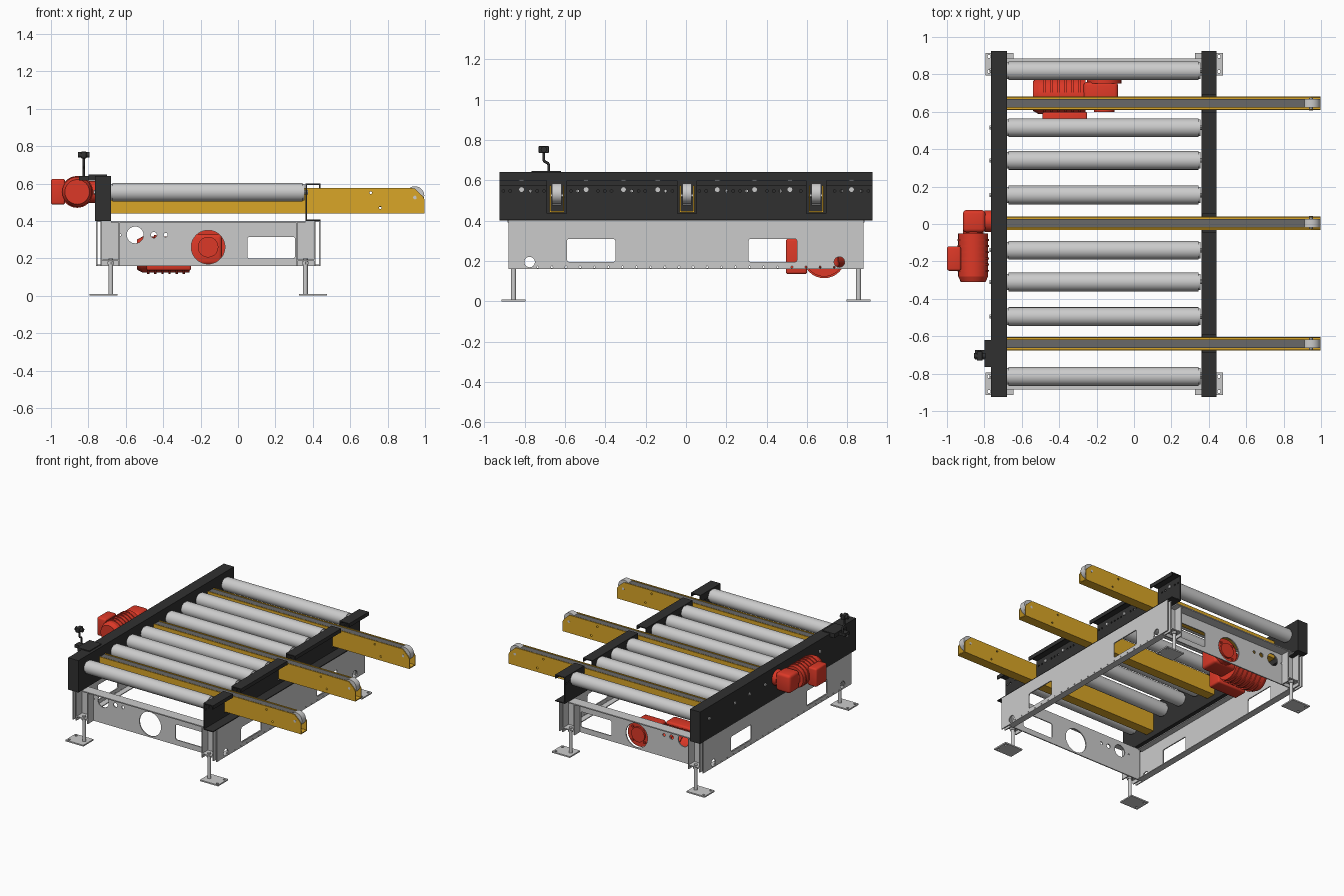
import bpy, bmesh
from math import cos, sin, pi
from mathutils import Matrix, Vector

if "Cube" in bpy.data.objects:
    bpy.data.objects.remove(bpy.data.objects["Cube"])


def mat(name, rgb):
    m = bpy.data.materials.new(name)
    m.diffuse_color = (*rgb, 1)
    m.use_nodes = True
    m.node_tree.nodes["Principled BSDF"].inputs["Base Color"].default_value = m.diffuse_color
    return m


RED = mat("motor_red", (0.72, 0.04, 0.02))
GOLD = mat("arm_yellow", (0.70, 0.38, 0.02))
DARK = mat("beam_dark", (0.03, 0.03, 0.03))
BELT = mat("belt_grey", (0.14, 0.14, 0.14))

# local (X, Y, Z) -> world, with local Z on the named axis
ROT = {
    'x': Matrix(((0, 0, 1), (1, 0, 0), (0, 1, 0))),
    'y': Matrix(((1, 0, 0), (0, 0, -1), (0, 1, 0))),
    'z': Matrix.Identity(3),
}


def add(name, me, m=None):
    ob = bpy.data.objects.new(name, me)
    bpy.context.collection.objects.link(ob)
    if m:
        me.materials.clear()
        me.materials.append(m)
    return ob


def from_bm(name, bm, m):
    me = bpy.data.meshes.new(name)
    bm.to_mesh(me)
    bm.free()
    return add(name, me, m)


def box(name, x, y, z, m=None, bevel=0):
    bm = bmesh.new()
    bmesh.ops.create_cube(bm, size=1)
    for v in bm.verts:
        v.co = Vector([(r[0] + r[1]) / 2 + c * (r[1] - r[0]) for r, c in zip((x, y, z), v.co)])
    if bevel:
        bmesh.ops.bevel(bm, geom=bm.edges[:], offset=bevel, segments=3, profile=0.5, affect='EDGES')
    return from_bm(name, bm, m)


def cyl(name, axis, c, r, length, m=None, r2=None, seg=32):
    bm = bmesh.new()
    bmesh.ops.create_cone(bm, cap_ends=True, segments=seg, radius1=r, radius2=r if r2 is None else r2,
                          depth=length, matrix=Matrix.Translation(c) @ ROT[axis].to_4x4())
    return from_bm(name, bm, m)


def circle(u, v, r, n=24):
    return [(u + r * cos(2 * pi * i / n), v + r * sin(2 * pi * i / n)) for i in range(n)]


def rect(u0, u1, v0, v1):
    return [(u0, v0), (u1, v0), (u1, v1), (u0, v1)]


def slot(u0, u1, v0, v1, r=0.012):
    pts = []
    for k, (u, v) in enumerate(((u1 - r, v1 - r), (u0 + r, v1 - r), (u0 + r, v0 + r), (u1 - r, v0 + r))):
        pts += [(u + r * cos((k + i / 4) * pi / 2), v + r * sin((k + i / 4) * pi / 2)) for i in range(5)]
    return pts


def plate(name, axis, pos, loops, t=0.008, m=None):
    """Sheet from an outline plus hole loops, normal to axis."""
    cu = bpy.data.curves.new(name, 'CURVE')
    cu.dimensions, cu.fill_mode, cu.extrude = '2D', 'BOTH', t / 2
    for pts in loops:
        s = cu.splines.new('POLY')
        s.points.add(len(pts) - 1)
        for p, (u, v) in zip(s.points, pts):
            p.co = (u, v, 0, 1)
        s.use_cyclic_u = True
    tmp = bpy.data.objects.new("tmp", cu)
    bpy.context.collection.objects.link(tmp)
    me = bpy.data.meshes.new_from_object(tmp.evaluated_get(bpy.context.evaluated_depsgraph_get()))
    bpy.data.objects.remove(tmp)
    off = {'x': (pos, 0, 0), 'y': (0, pos, 0), 'z': (0, 0, pos)}[axis]
    me.transform(Matrix.Translation(off) @ ROT[axis].to_4x4())
    return add(name, me, m)


# base frame: end plates recessed behind outward top flanges
CX = -0.16
for s in (-1, 1):
    holes = [circle(CX, 0.26, 0.09, 40), circle(-0.55, 0.325, 0.045), circle(-0.45, 0.325, 0.016),
             circle(-0.387, 0.325, 0.011), circle(-0.63, 0.325, 0.006), slot(0.05, 0.305, 0.2, 0.315)]
    plate("end_plate", 'y', s * 0.81, [rect(-0.73, 0.41, 0.16, 0.40)] + holes)
    ys = sorted((s * 0.81, s * 0.885))
    box("end_top_flange", (-0.68, 0.36), ys, (0.392, 0.40))
    # side plates with windows, bolt row and inward flanges
    x = CX + s * 0.596
    rows = [circle(-0.735 + i * 0.07, 0.17, 0.005, 8) for i in range(22)]
    plate("side_plate", 'x', x, [rect(-0.88, 0.88, 0.16, 0.40), slot(-0.59, -0.35, 0.195, 0.31),
          slot(0.31, 0.55, 0.195, 0.31), circle(-0.775, 0.195, 0.026), circle(0.76, 0.195, 0.026)] + rows)
    for z in (0.16, 0.394):
        box("side_flange", sorted((x, x - s * 0.045)), (-0.81, 0.81), (z, z + 0.006))

# corner posts and adjustable feet
for sx in (-1, 1):
    for sy in (-1, 1):
        fx, fy = CX + sx * 0.52, sy * 0.855
        for dx in (-0.045, 0.05):
            px = fx + sx * dx
            box("post_rib", (px - 0.004, px + 0.004), sorted((sy * 0.81, sy * 0.88)), (0.16, 0.40))
        box("post_bracket", (fx - 0.045, fx + 0.045), sorted((sy * 0.81, sy * 0.88)), (0.185, 0.193))
        cyl("foot_rod", 'z', (fx, fy, 0.105), 0.013, 0.19, seg=16)
        cyl("foot_nut", 'z', (fx, fy, 0.176), 0.02, 0.016, seg=6)
        ox = fx + sx * 0.04
        plate("foot_pad", 'z', 0.005, [rect(ox - 0.075, ox + 0.075, fy - 0.06, fy + 0.06)] +
              [circle(ox + sx * 0.055, fy + d, 0.009, 12) for d in (-0.04, 0.04)], 0.01)

# left drive beam with bolts
box("drive_beam", (-0.765, -0.68), (-0.925, 0.925), (0.40, 0.64), DARK)
ARMS = (-0.64, 0.005, 0.645)
ROLLS = (-0.815, -0.495, -0.31, -0.14, 0.155, 0.34, 0.515, 0.82)
for y in ROLLS:
    cyl("beam_bolt", 'x', (-0.767, y, 0.553), 0.012, 0.012, seg=6)

# right beam: notched web, with flange pieces between the arms
outline = [(-0.925, 0.40), (0.925, 0.40), (0.925, 0.60)]
for a in reversed(ARMS):
    outline += [(a + 0.048, 0.60), (a + 0.048, 0.435), (a - 0.048, 0.435), (a - 0.048, 0.60)]
outline.append((-0.925, 0.60))
dots = [-0.905 + i * 0.0335 for i in range(55)]
dots = [y for y in dots if min(abs(y - a) for a in ARMS) > 0.06 and min(abs(y - r) for r in ROLLS) > 0.03]
plate("idler_beam_web", 'x', 0.364, [outline] + [circle(y, 0.547, 0.007, 8) for y in dots], 0.008, DARK)
box("idler_beam_base", (0.36, 0.44), (-0.925, 0.925), (0.40, 0.407), DARK)
edges = [-0.925] + [a + d for a in ARMS for d in (-0.048, 0.048)] + [0.925]
for y0, y1 in zip(edges[::2], edges[1::2]):
    box("idler_beam_top", (0.36, 0.44), (y0, y1), (0.593, 0.60), DARK)
    box("idler_beam_lip", (0.433, 0.44), (y0, y1), (0.572, 0.60), DARK)

# rollers
for y in ROLLS:
    cyl("roller", 'x', (-0.162, y, 0.554), 0.05, 1.016, seg=40)
    for x, r in ((-0.675, 0.044), (0.351, 0.044)):
        cyl("roller_cap", 'x', (x, y, 0.554), r, 0.01)
    cyl("roller_shaft", 'x', (-0.155, y, 0.554), 0.012, 1.06, seg=12)

# transfer arms: yellow troughs carrying belts
side = [(-0.68, 0.44), (0.998, 0.44), (0.998, 0.515), (0.985, 0.535), (0.945, 0.572), (0.93, 0.575), (-0.68, 0.575)]
for a in ARMS:
    for s in (-1, 1):
        plate("arm_side", 'y', a + s * 0.033, [side, circle(0.71, 0.55, 0.007, 10),
              circle(0.76, 0.47, 0.007, 10)], 0.006, GOLD)
    box("arm_floor", (-0.68, 0.998), (a - 0.033, a + 0.033), (0.44, 0.447), GOLD)
    box("belt_top_run", (-0.68, 0.94), (a - 0.023, a + 0.023), (0.558, 0.572), BELT)
    box("belt_return_run", (-0.68, 0.94), (a - 0.023, a + 0.023), (0.475, 0.485), BELT)
    cyl("belt_pulley", 'y', (0.946, a, 0.535), 0.05, 0.046, seg=40)
    cyl("pulley_pin", 'y', (0.946, a, 0.525), 0.01, 0.074, seg=12)

# outer drive motor
mx, mz = -0.86, 0.555
cyl("drive_motor_body", 'y', (mx, -0.165, mz), 0.08, 0.23, RED)
cyl("drive_motor_fan_cover", 'y', (mx, -0.295, mz), 0.08, 0.03, RED, r2=0.066) 
for i in range(6):
    cyl("drive_motor_fin", 'y', (mx, -0.25 + i * 0.033, mz), 0.085, 0.01, RED)
box("drive_motor_terminal_box", (-1.0, -0.925), (-0.25, -0.12), (0.487, 0.625), RED, 0.012)
cyl("drive_gear_neck", 'y', (mx, -0.045, mz), 0.055, 0.05, RED)
box("drive_gearbox", (-0.915, -0.795), (-0.045, 0.075), (0.487, 0.623), RED, 0.02)
cyl("drive_gear_flange", 'x', (-0.78, 0.015, mz), 0.058, 0.04, RED)

# lower motor inside the frame
cyl("lift_motor_body", 'x', (-0.385, 0.685, 0.22), 0.097, 0.25, RED)
cyl("lift_motor_fan_cover", 'x', (-0.525, 0.685, 0.22), 0.08, 0.03, RED, r2=0.097)
for i in range(6):
    cyl("lift_motor_fin", 'x', (-0.48 + i * 0.038, 0.685, 0.22), 0.105, 0.012, RED)
box("lift_motor_terminal_box", (-0.49, -0.25), (0.495, 0.6), (0.135, 0.31), RED, 0.012)
box("lift_gearbox", (-0.27, -0.085), (0.61, 0.76), (0.165, 0.33), RED, 0.02)
cyl("lift_gear_flange", 'y', (CX, 0.77, 0.26), 0.092, 0.035, RED, seg=40)
cyl("lift_gear_hub", 'y', (CX, 0.70, 0.26), 0.055, 0.20, RED)
for i in range(4):
    b = pi / 4 + i * pi / 2
    cyl("lift_flange_bolt", 'y', (CX + 0.07 * cos(b), 0.79, 0.26 + 0.07 * sin(b)), 0.009, 0.012, RED, seg=6)

# sensor on a cranked stalk
box("sensor_bracket", (-0.80, -0.70), (-0.765, -0.62), (0.615, 0.647), DARK)
box("sensor_clamp", (-0.85, -0.80), (-0.725, -0.675), (0.617, 0.64), DARK)
cu = bpy.data.curves.new("sensor_stalk", 'CURVE')
cu.dimensions, cu.bevel_depth, cu.bevel_resolution = '3D', 0.007, 2
sp = cu.splines.new('POLY')
path = [(-0.68, 0.63), (-0.68, 0.675), (-0.685, 0.685), (-0.70, 0.692), (-0.705, 0.70), (-0.705, 0.745)]
sp.points.add(len(path) - 1)
for p, (y, z) in zip(sp.points, path):
    p.co = (-0.825, y, z, 1)
cu.materials.append(DARK)
bpy.context.collection.objects.link(bpy.data.objects.new("sensor_stalk", cu))
box("sensor_head", (-0.84, -0.81), (-0.73, -0.68), (0.735, 0.77), DARK, 0.004)
cyl("sensor_cap", 'x', (-0.825, -0.705, 0.753), 0.015, 0.06, DARK)

# smooth round parts, keep edges crisp
bpy.ops.object.select_all(action='DESELECT')
for ob in bpy.context.scene.objects:
    if ob.type == 'MESH':
        ob.select_set(True)
        bpy.context.view_layer.objects.active = ob
bpy.ops.object.shade_smooth_by_angle()
